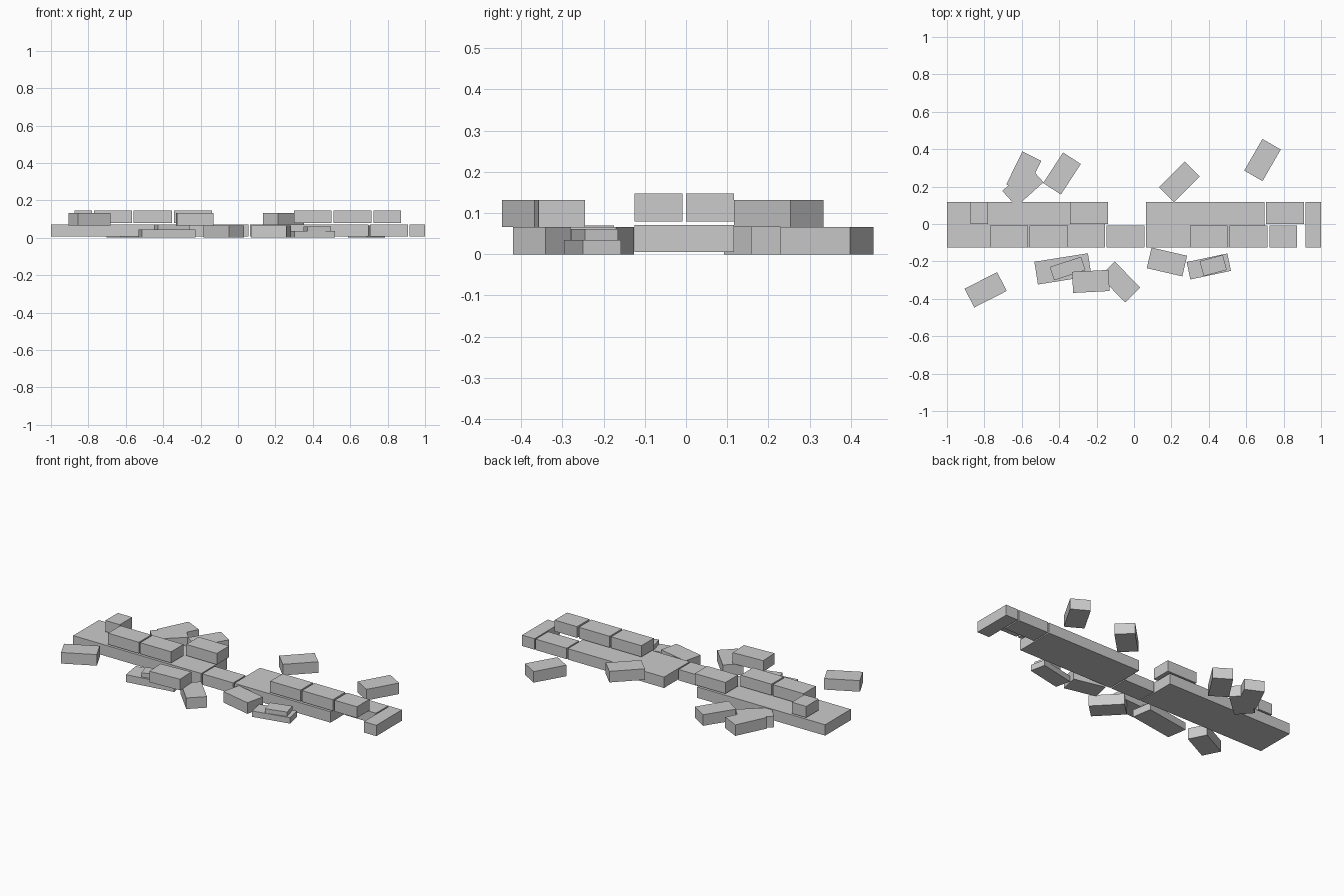
import bpy
import math

if "Cube" in bpy.data.objects:
    bpy.data.objects.remove(bpy.data.objects["Cube"])

grey = bpy.data.materials.new("stone grey")
grey.diffuse_color = (0.6, 0.6, 0.6, 1)
grey.use_nodes = True
grey.node_tree.nodes["Principled BSDF"].inputs["Base Color"].default_value = grey.diffuse_color


def block(name, x, y, z, length, width, height, angle=0):
    """Box centred on x, y, resting at height z, turned about the vertical."""
    bpy.ops.mesh.primitive_cube_add(size=1, location=(x, y, z + height / 2),
                                    rotation=(0, 0, math.radians(angle)))
    ob = bpy.context.object
    ob.name = name
    ob.scale = (length, width, height)
    ob.data.materials.append(grey)


def span(name, x0, x1, y0, y1, z0, z1):
    """Box given by its limits."""
    block(name, (x0 + x1) / 2, (y0 + y1) / 2, z0, x1 - x0, y1 - y0, z1 - z0)


FRONT, BACK, FULL = (-0.125, -0.008), (0.0, 0.117), (-0.125, 0.117)
LOW, HIGH = (0.006, 0.071), (0.08, 0.147)

# Lower course of the wall
span("left_slab", -1.0, -0.155, *FULL, *LOW)
span("link_brick", -0.148, 0.055, *FRONT, *LOW)
span("right_slab", 0.063, 0.698, *FULL, *LOW)
span("back_end_brick", 0.706, 0.91, *BACK, *LOW)
span("cross_brick", 0.918, 1.0, *FULL, *LOW)

# Upper course of the wall
for x0, x1, row in [(-0.77, -0.567, FRONT), (-0.558, -0.354, FRONT),
                    (0.3, 0.5, FRONT), (0.51, 0.713, FRONT), (0.725, 0.872, FRONT),
                    (-0.875, -0.78, BACK), (-0.342, -0.14, BACK)]:
    span("upper_brick", x0, x1, *row, *HIGH)

# Loose bricks: x, y, z, angle
for x, y, z, angle in [(-0.793, -0.352, 0.066, 27), (-0.231, -0.307, 0.066, 3),
                       (-0.075, -0.31, 0, -46), (0.176, -0.203, 0, -13),
                       (-0.385, 0.27, 0, 57), (0.243, 0.225, 0.066, 45),
                       (0.687, 0.342, 0, 60), (-0.589, 0.275, 0, 64),
                       (-0.594, 0.2, -0.0, 42)]:
    block("loose_brick", x, y, z, 0.195, 0.113, 0.066, angle)

# Broken flat pieces, stacked in pairs
block("left_shard_base", -0.38, -0.24, 0, 0.29, 0.123, 0.044, 9)
block("left_shard_top", -0.355, -0.238, 0.044, 0.176, 0.075, 0.026, 18)
block("right_shard_base", 0.4, -0.227, 0, 0.222, 0.095, 0.035, 12)
block("right_shard_top", 0.4235, -0.222, 0.035, 0.128, 0.083, 0.026, 15)
